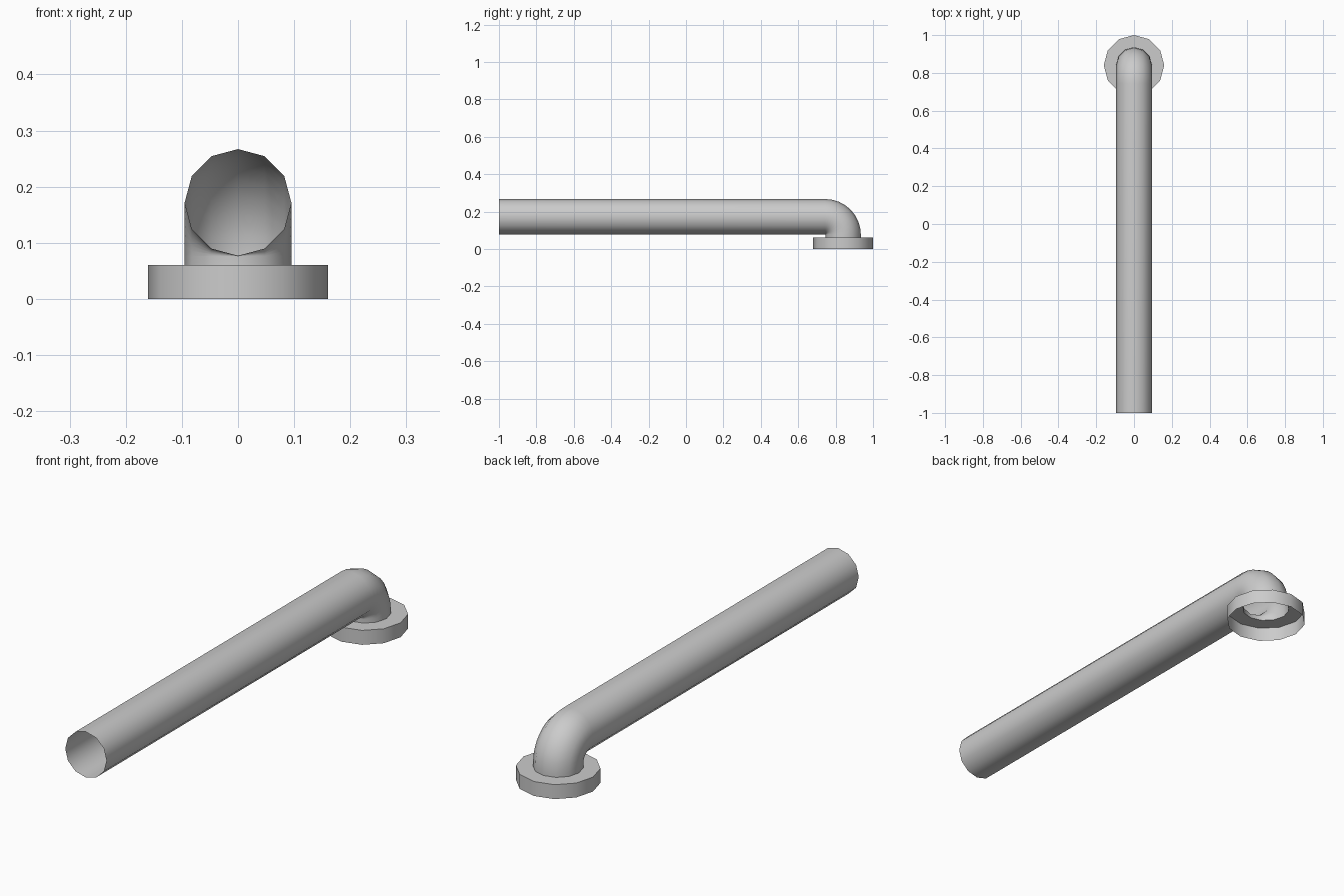
import bpy, bmesh
from math import sin, cos, pi, radians

if "Cube" in bpy.data.objects:
    bpy.data.objects.remove(bpy.data.objects["Cube"])

SIDES = 12
PIPE_R, FLANGE_R = 0.095, 0.16
AXIS_Y, AXIS_Z = 0.84, 0.172      # riser axis, horizontal pipe axis
BEND_R, BEND_STEPS = 0.096, 8
FLANGE_H = 0.06


def loft(name, rings):
    """Open tube skinned through rings of (centre y, centre z, radius, tilt)."""
    bm = bmesh.new()
    loops = []
    for cy, cz, r, tilt in rings:
        loop = []
        for i in range(SIDES):
            a = 2 * pi * i / SIDES
            u = r * cos(a)
            loop.append(bm.verts.new((r * sin(a), cy + u * sin(tilt), cz + u * cos(tilt))))
        loops.append(loop)
    for a, b in zip(loops, loops[1:]):
        for i in range(SIDES):
            j = (i + 1) % SIDES
            bm.faces.new((a[i], a[j], b[j], b[i]))
    mesh = bpy.data.meshes.new(name)
    bm.to_mesh(mesh)
    bm.free()
    ob = bpy.data.objects.new(name, mesh)
    bpy.context.collection.objects.link(ob)
    bpy.ops.object.select_all(action='DESELECT')
    ob.select_set(True)
    bpy.context.view_layer.objects.active = ob
    bpy.ops.object.shade_smooth_by_angle(angle=radians(40))
    return ob


# Pipe: long straight run, tight elbow, short riser into the flange
cy, cz = AXIS_Y - BEND_R, AXIS_Z - BEND_R
path = [(-1.0, AXIS_Z, PIPE_R, 0)]
for k in range(BEND_STEPS + 1):
    t = pi / 2 * k / BEND_STEPS
    path.append((cy + BEND_R * sin(t), cz + BEND_R * cos(t), PIPE_R, t))
path.append((AXIS_Y, FLANGE_H, PIPE_R, pi / 2))
loft("pipe", path)

# Flange: annular top and outer wall, open underneath
loft("flange", [(AXIS_Y, FLANGE_H, PIPE_R, pi / 2),
                (AXIS_Y, FLANGE_H, FLANGE_R, pi / 2),
                (AXIS_Y, 0, FLANGE_R, pi / 2)])
